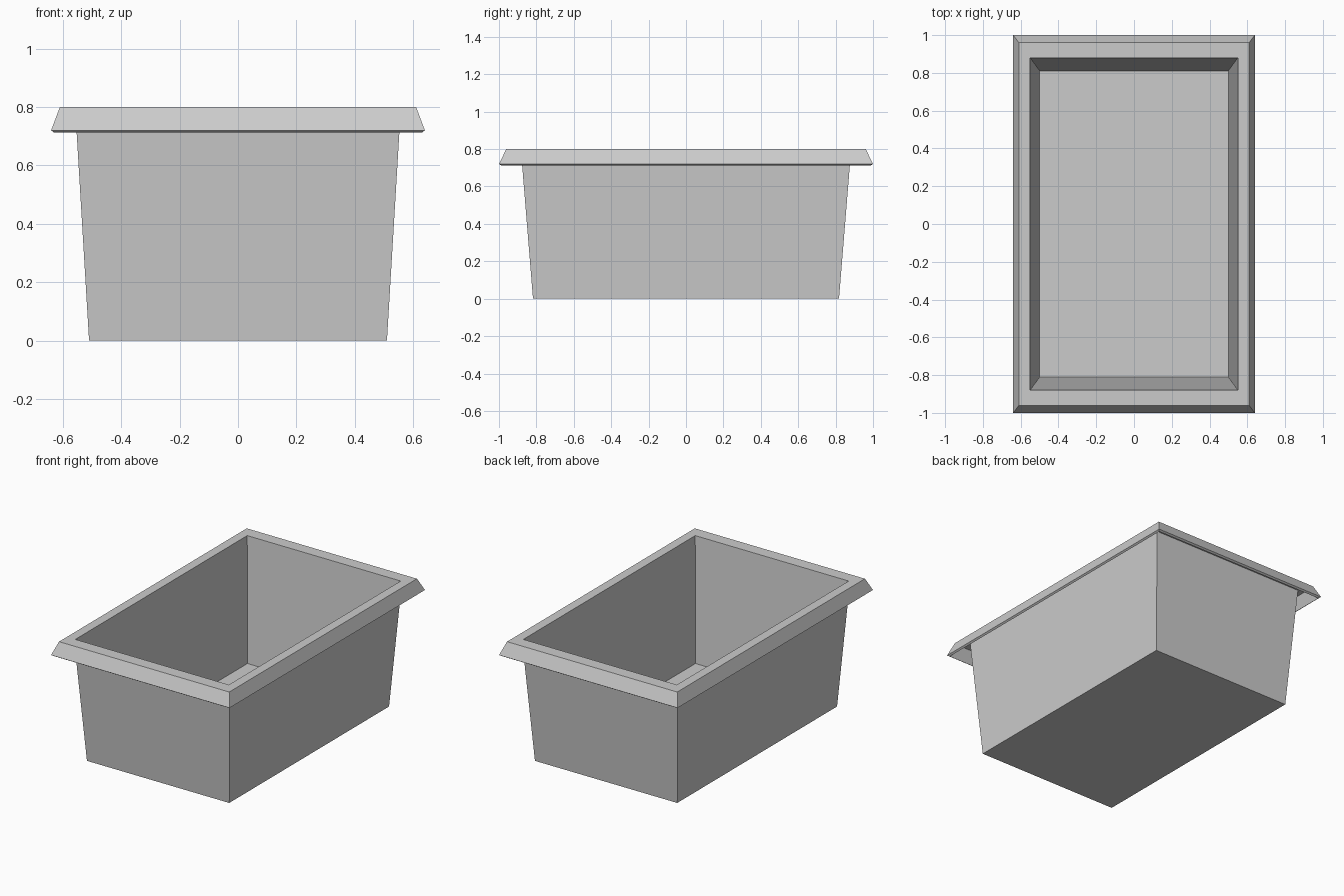
import bpy, bmesh

cube = bpy.data.objects.get("Cube")
if cube:
    bpy.data.objects.remove(cube, do_unlink=True)

grey = bpy.data.materials.new("plain_grey")
grey.use_nodes = True
colour = (0.6, 0.6, 0.6, 1)
grey.diffuse_color = colour
grey.node_tree.nodes["Principled BSDF"].inputs["Base Color"].default_value = colour

# Rectangular rings (half width, half depth, height), from underside to inner floor
rings = [
    (0.51, 0.818, 0),        # outer base
    (0.557, 0.882, 0.787),   # wall meets underside of rim
    (0.601, 0.952, 0.787),   # inside of folded lip
    (0.629, 0.988, 0.712),   # lower lip edge
    (0.64, 1.0, 0.72),       # outermost lip edge
    (0.61, 0.961, 0.8),      # rim outer top
    (0.55, 0.88, 0.8),       # rim opening
    (0.5, 0.811, 0.011),     # inner floor
]
corners = [(-1, -1), (1, -1), (1, 1), (-1, 1)]

bm = bmesh.new()
loops = [[bm.verts.new((sx * w, sy * d, z)) for sx, sy in corners]
         for w, d, z in rings]
for a, b in zip(loops, loops[1:]):
    for i in range(4):
        j = (i + 1) % 4
        bm.faces.new((a[i], a[j], b[j], b[i]))
bm.faces.new(loops[0][::-1])   # underside
bm.faces.new(loops[-1])        # floor
bmesh.ops.recalc_face_normals(bm, faces=bm.faces)

mesh = bpy.data.meshes.new("open_tub")
bm.to_mesh(mesh)
bm.free()
mesh.materials.append(grey)
tub = bpy.data.objects.new("open_tub", mesh)
bpy.context.scene.collection.objects.link(tub)
